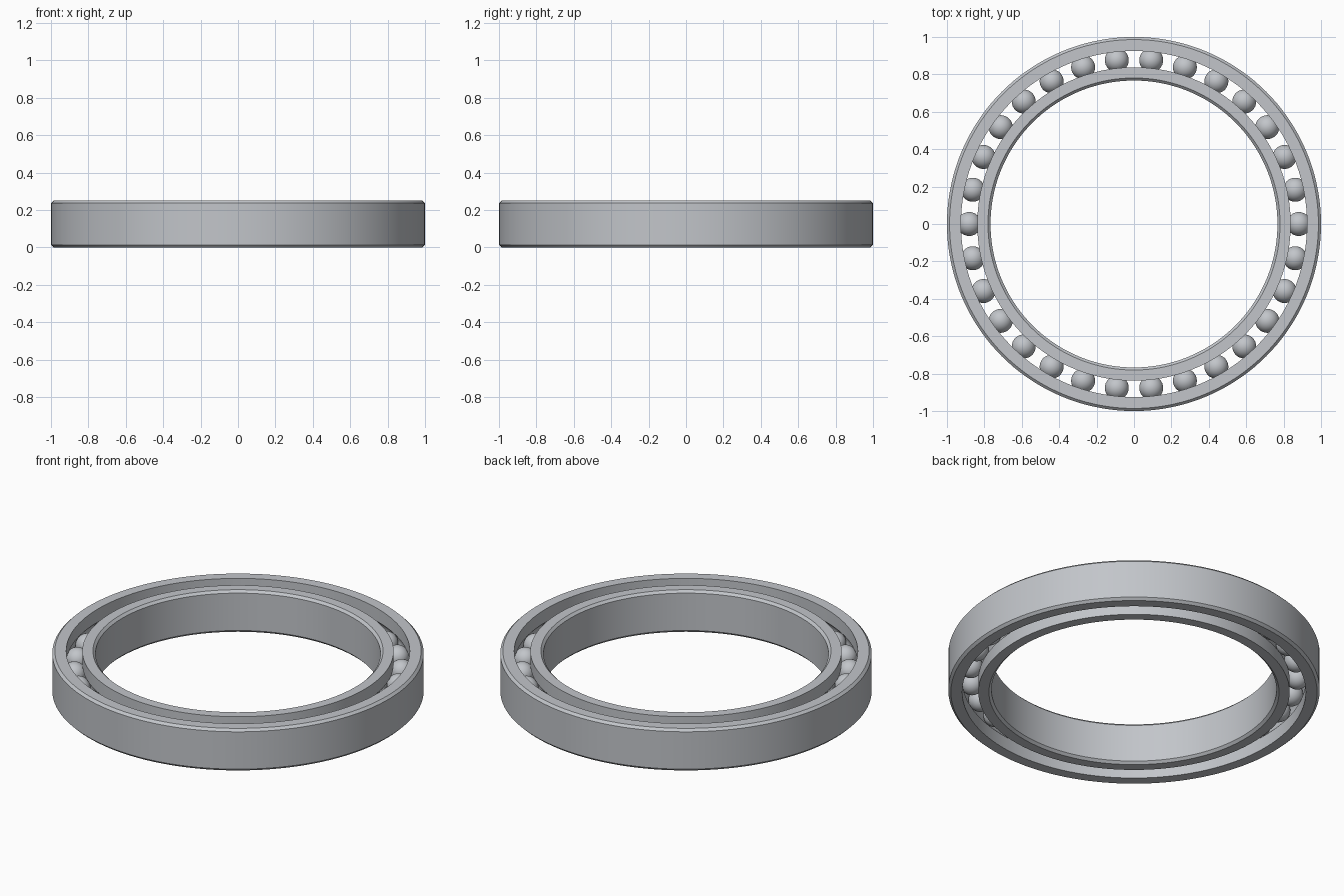
import bpy, bmesh, math
from mathutils import Matrix, Vector

cube = bpy.data.objects.get("Cube")
if cube:
    bpy.data.objects.remove(cube)

HEIGHT, CHAMFER = 0.25, 0.014
MID = HEIGHT / 2
PITCH, BALL_R, GROOVE_R = 0.881, 0.064, 0.065
BALLS, SEGMENTS = 30, 144

steel = bpy.data.materials.new("steel grey")
color = (0.54, 0.56, 0.59, 1)
steel.diffuse_color = color
steel.use_nodes = True
steel.node_tree.nodes["Principled BSDF"].inputs["Base Color"].default_value = color


def add_object(name, bm, angle):
    mesh = bpy.data.meshes.new(name)
    bm.to_mesh(mesh)
    bm.free()
    mesh.materials.append(steel)
    obj = bpy.data.objects.new(name, mesh)
    bpy.context.collection.objects.link(obj)
    bpy.ops.object.select_all(action="DESELECT")
    obj.select_set(True)
    bpy.context.view_layer.objects.active = obj
    bpy.ops.object.shade_smooth_by_angle(angle=math.radians(angle))


def race(name, plain, shoulder):
    """Ring with a chamfered plain wall and a ball groove in the other wall."""
    side = 1 if plain > PITCH else -1
    half = math.acos(abs(shoulder - PITCH) / GROOVE_R)
    inset = plain - side * CHAMFER
    profile = [(shoulder, 0), (inset, 0), (plain, CHAMFER),
               (plain, HEIGHT - CHAMFER), (inset, HEIGHT), (shoulder, HEIGHT)]
    # Arc of the groove, from its upper lip to its lower lip
    for i in range(13):
        a = half * (1 - i / 6)
        profile.append((PITCH + side * GROOVE_R * math.cos(a),
                        MID + GROOVE_R * math.sin(a)))
    bm = bmesh.new()
    verts = [bm.verts.new((r, 0, z)) for r, z in profile]
    edges = [bm.edges.new((v, verts[i - 1])) for i, v in enumerate(verts)]
    bmesh.ops.spin(bm, geom=verts + edges, cent=(0, 0, 0), axis=(0, 0, 1),
                   angle=math.tau, steps=SEGMENTS, use_merge=True)
    bmesh.ops.remove_doubles(bm, verts=bm.verts, dist=1e-5)
    bmesh.ops.recalc_face_normals(bm, faces=bm.faces)
    add_object(name, bm, 30)


# Outer and inner rings
race("outer_race", 1.0, 0.925)
race("inner_race", 0.767, 0.838)

# Balls spaced evenly around the groove
balls = bmesh.new()
for i in range(BALLS):
    spot = Matrix.Rotation(math.tau * i / BALLS, 4, "Z") @ Vector((PITCH, 0, MID))
    bmesh.ops.create_uvsphere(balls, u_segments=32, v_segments=18, radius=BALL_R,
                              matrix=Matrix.Translation(spot))
add_object("balls", balls, 60)
